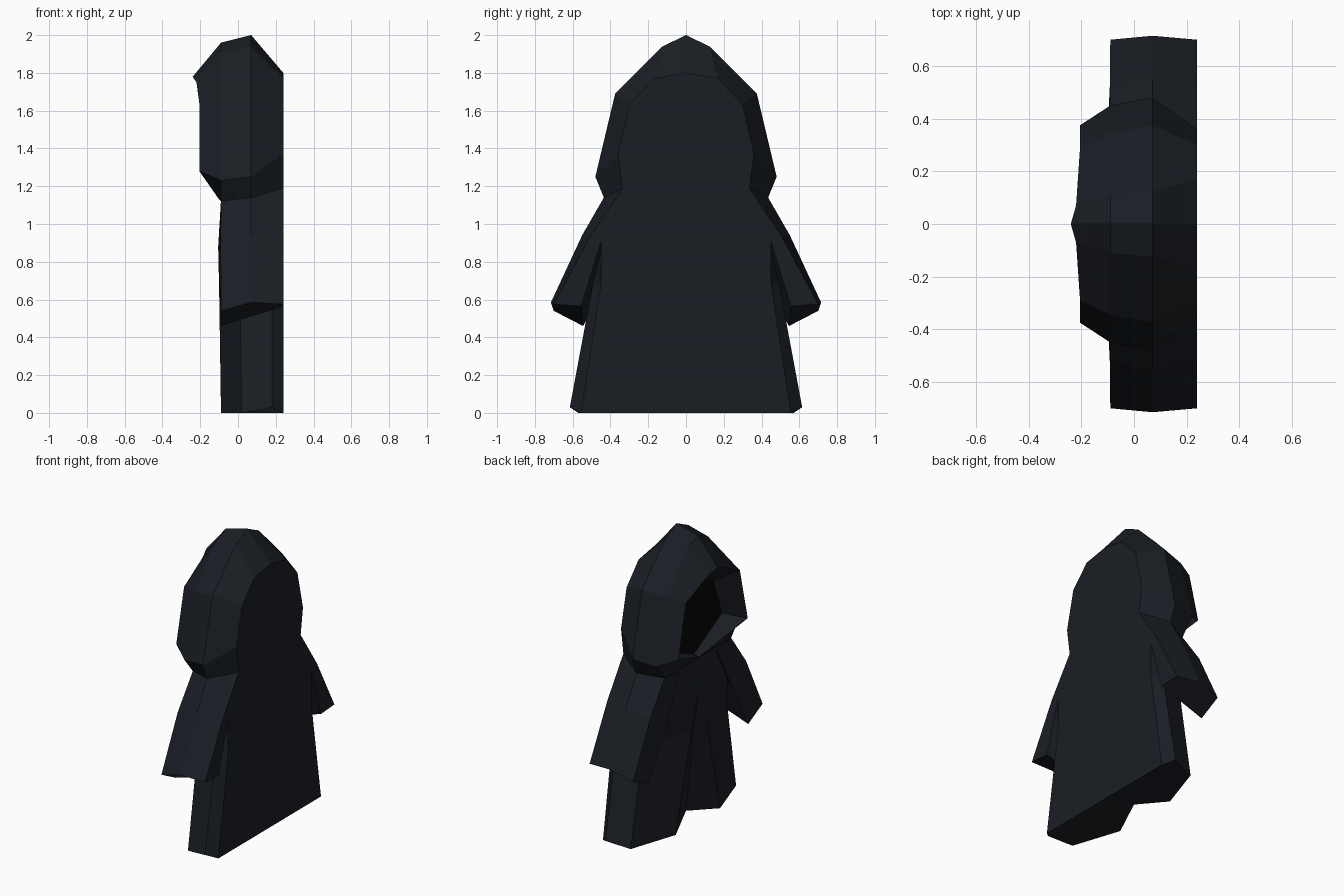
import bpy, bmesh


def material(name, color):
    m = bpy.data.materials.new(name)
    m.diffuse_color = color
    return m


CLOTH = material("dark_cloth", (0.010, 0.013, 0.018, 1))
SHADOW = material("hood_shadow", (0.002, 0.002, 0.002, 1))


def loft(name, rings, closed=False, caps=(), mat=CLOTH):
    """Skin the half rings with flat faces, then mirror them across y = 0."""
    bm = bmesh.new()
    rows = [[bm.verts.new(p) for p in ring] for ring in rings]
    n = len(rings[0])
    for a, b in zip(rows, rows[1:]):
        for i in range(n if closed else n - 1):
            j = (i + 1) % n
            bm.faces.new((a[i], a[j], b[j], b[i]))
    for c in caps:
        bm.faces.new(rows[c])
    bmesh.ops.remove_doubles(bm, verts=bm.verts, dist=1e-4)
    bmesh.ops.recalc_face_normals(bm, faces=bm.faces)
    me = bpy.data.meshes.new(name)
    bm.to_mesh(me)
    bm.free()
    me.materials.append(mat)
    ob = bpy.data.objects.new(name, me)
    bpy.context.collection.objects.link(ob)
    ob.modifiers.new("mirror", 'MIRROR').use_axis = (False, True, False)
    return ob


# Robe: flat back, bevelled sides, front split towards the hem
loft("robe_body", [
    [(.24, 0, 0), (.24, .555, 0), (.18, .615, .03), (.02, .57, 0), (-.09, .24, 0), (0, 0, .05)],
    [(.24, 0, .68), (.24, .45, .68), (.18, .49, .70), (.01, .45, .66), (-.10, .08, .66), (-.06, 0, .66)],
    [(.24, 0, .91), (.24, .45, .91), (.18, .45, .91), (-.08, .38, .86), (-.105, .03, .88), (-.095, 0, .88)],
    [(.24, 0, 1.19), (.24, .335, 1.19), (.07, .40, 1.14), (-.08, .36, 1.12), (-.09, .03, 1.13), (-.09, 0, 1.13)],
], caps=(0,))

# Wide sleeves: rings from shoulder to cuff
loft("sleeves", [
    [(.24, .335, 1.19), (.07, .435, 1.14), (-.09, .36, 1.12), (-.09, .20, 1.10), (.24, .24, 1.1)],
    [(.24, .51, .93), (.07, .55, .94), (-.092, .52, .90), (-.10, .36, .78), (.24, .45, .91)],
    [(.24, .70, .575), (.07, .715, .585), (-.09, .70, .54), (-.09, .545, .46), (.24, .555, .565)],
], closed=True, caps=(2,))

# Hood: rings from the flat back over the crown to the rim, then into the opening
back = [(.24, 0, 1.8), (.24, .17, 1.77), (.24, .30, 1.63), (.24, .36, 1.37), (.24, .335, 1.19)]
inner = [(-.03, 0, 1.66), (-.03, .07, 1.64), (-.03, .25, 1.54), (-.03, .345, 1.28), (-.06, 0, 1.14)]
loft("hood", [
    back,
    [(.07, 0, 2.0), (.07, .125, 1.94), (.07, .375, 1.69), (.07, .48, 1.25), (.07, .435, 1.14)],
    [(-.09, 0, 1.96), (-.09, .11, 1.91), (-.09, .345, 1.66), (-.09, .45, 1.23), (-.09, .36, 1.12)],
    [(-.24, 0, 1.78), (-.22, .07, 1.75), (-.205, .29, 1.64), (-.205, .375, 1.28), (-.10, 0, 1.13)],
    inner,
])
loft("hood_back", [[(x, 0, z) for x, y, z in back], back])

# Dark panel deep inside the hood opening
loft("face_shadow", [[(x, 0, z) for x, y, z in inner], inner], mat=SHADOW)
